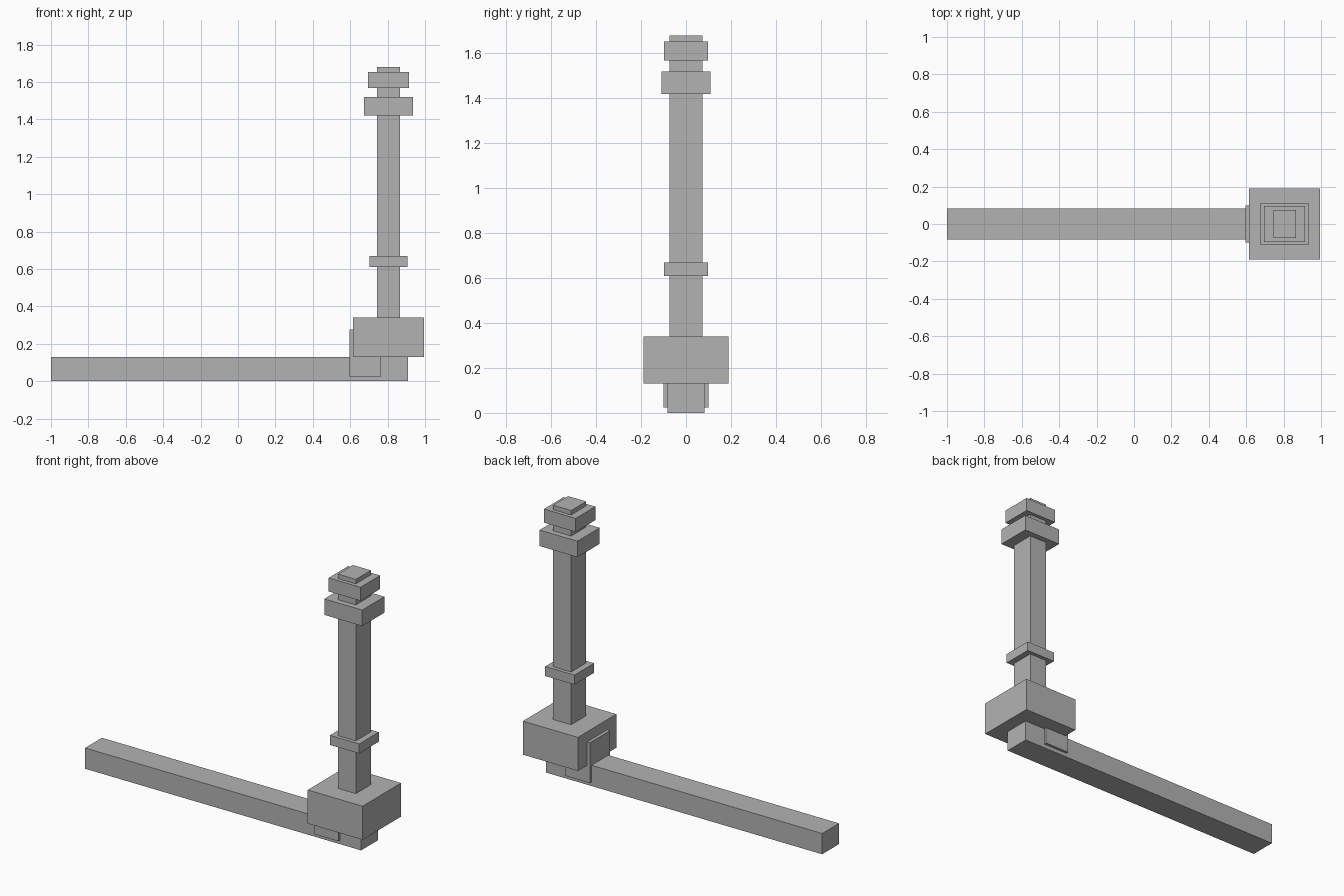
import bpy

if "Cube" in bpy.data.objects:
    bpy.data.objects.remove(bpy.data.objects["Cube"])

grey = bpy.data.materials.new("plain grey")
grey.diffuse_color = (0.45, 0.45, 0.45, 1)
grey.use_nodes = True
grey.node_tree.nodes["Principled BSDF"].inputs["Base Color"].default_value = grey.diffuse_color

POST_X = 0.805  # shared axis of the post, collars and base


def box(name, x, z, half_y):
    """Box from x range, z range and half depth, centred on y = 0."""
    bpy.ops.mesh.primitive_cube_add(
        size=1, location=((x[0] + x[1]) / 2, 0, (z[0] + z[1]) / 2))
    ob = bpy.context.object
    ob.name = name
    ob.scale = (x[1] - x[0], 2 * half_y, z[1] - z[0])
    bpy.ops.object.transform_apply(location=False, rotation=False, scale=True)
    ob.data.materials.append(grey)
    return ob


def stacked(name, half_x, half_y, z):
    """Box centred on the post axis."""
    return box(name, (POST_X - half_x, POST_X + half_x), z, half_y)


# long floor beam and the bracket wrapped round it
box("floor_beam", (-1.0, 0.91), (0.0, 0.13), 0.083)
box("bracket", (0.595, 0.765), (0.025, 0.277), 0.10)

# base block, post and its collars
stacked("base_block", 0.19, 0.19, (0.13, 0.34))
stacked("post", 0.062, 0.074, (0.34, 1.68))
stacked("lower_collar", 0.101, 0.097, (0.61, 0.67))
stacked("upper_collar", 0.131, 0.11, (1.42, 1.52))
stacked("top_collar", 0.11, 0.097, (1.567, 1.652))
